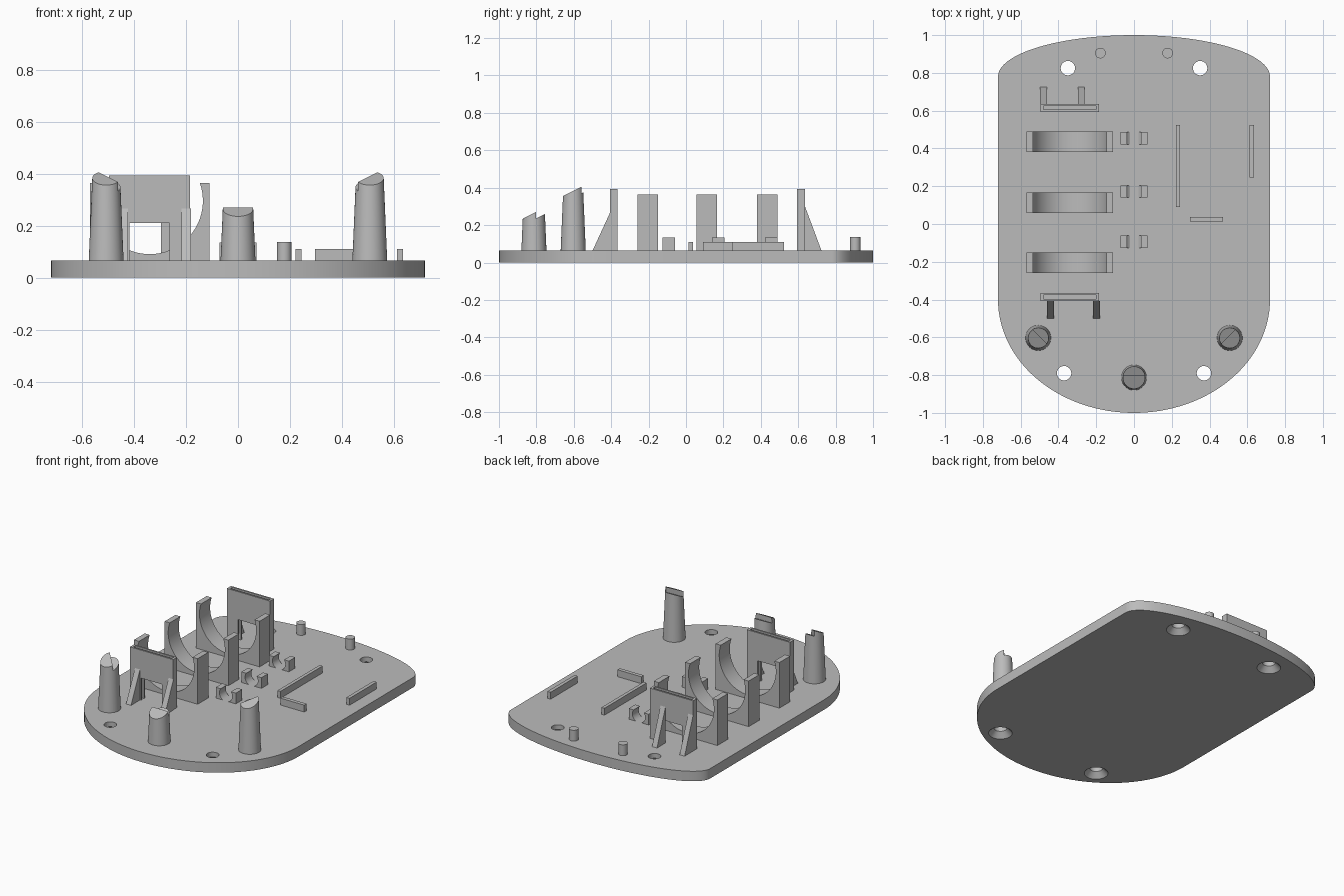
import bpy, bmesh, math
from mathutils import Matrix, Vector

if "Cube" in bpy.data.objects:
    bpy.data.objects.remove(bpy.data.objects["Cube"])

GREY = (0.5, 0.5, 0.5, 1)
mat = bpy.data.materials.new("light grey plastic")
mat.use_nodes = True
mat.diffuse_color = GREY
mat.node_tree.nodes["Principled BSDF"].inputs["Base Color"].default_value = GREY

FLOOR = 0.065  # top of the base plate


def finish(bm, name, smooth=False):
    bmesh.ops.recalc_face_normals(bm, faces=bm.faces[:])
    mesh = bpy.data.meshes.new(name)
    bm.to_mesh(mesh)
    bm.free()
    mesh.materials.append(mat)
    ob = bpy.data.objects.new(name, mesh)
    bpy.context.collection.objects.link(ob)
    if smooth:
        shade(ob)
    return ob


def shade(ob):
    bpy.ops.object.select_all(action='DESELECT')
    ob.select_set(True)
    bpy.context.view_layer.objects.active = ob
    bpy.ops.object.shade_smooth_by_angle(angle=math.radians(30))


def extrude(bm, points, direction):
    """Prism from a polygon of 3D points."""
    face = bm.faces.new([bm.verts.new(p) for p in points])
    ext = bmesh.ops.extrude_face_region(bm, geom=[face])
    verts = [g for g in ext["geom"] if isinstance(g, bmesh.types.BMVert)]
    bmesh.ops.translate(bm, verts=verts, vec=direction)


def box(bm, x0, x1, y0, y1, z0, z1):
    extrude(bm, [(x0, y0, z0), (x1, y0, z0), (x1, y1, z0), (x0, y1, z0)], (0, 0, z1 - z0))


def cone(bm, x, y, z0, z1, r0, r1, seg=48):
    bmesh.ops.create_cone(bm, cap_ends=True, segments=seg, radius1=r0, radius2=r1, depth=z1 - z0,
                          matrix=Matrix.Translation((x, y, (z0 + z1) / 2)))


def arc(cx, cy, rx, ry, a0, a1, n):
    steps = [math.radians(a0 + (a1 - a0) * i / n) for i in range(n + 1)]
    return [(cx + rx * math.cos(a), cy + ry * math.sin(a)) for a in steps]


# Base plate: two half ellipses joined by straight sides
bm = bmesh.new()
outline = arc(0, 0.78, 0.72, 0.22, 0, 180, 64) + arc(0, -0.4, 0.72, 0.6, 180, 360, 64)
extrude(bm, [(x, y, 0) for x, y in outline], (0, 0, FLOOR))
plate = finish(bm, "base_plate")

# Countersunk screw holes
for i, (x, y) in enumerate([(-0.35, 0.825), (0.35, 0.825), (-0.37, -0.79), (0.37, -0.79)]):
    for part, (z0, z1, r0, r1) in enumerate([(-0.1, 0.1, 0.038, 0.038), (-0.01, 0.035, 0.08, 0.037)]):
        bm = bmesh.new()
        cone(bm, x, y, z0, z1, r0, r1)
        cutter = finish(bm, "hole_cutter")
        cutter.hide_render = True
        mod = plate.modifiers.new("hole", 'BOOLEAN')
        mod.operation = 'DIFFERENCE'
        mod.solver = 'EXACT'
        mod.object = cutter
        bpy.context.view_layer.objects.active = plate
        bpy.ops.object.modifier_apply(modifier=mod.name)
        bpy.data.objects.remove(cutter)
shade(plate)


# Tapered pegs with a sloped top that steps down behind a ridge
def peg(name, x, y, h, ridge):
    n = Vector(ridge).normalized()
    bm = bmesh.new()
    for sign, drop in ((1, 0), (-1, 0.035)):
        half = bmesh.new()
        cone(half, x, y, FLOOR, 0.465, 0.067, 0.05)
        cuts = [(Vector((x, y, 0)) + n * 0.01, n * sign),
                (Vector((x, y, h - drop)), Vector((0, -0.5, 1)))]
        for co, no in cuts:
            bmesh.ops.bisect_plane(half, geom=half.verts[:] + half.edges[:] + half.faces[:],
                                   plane_co=co, plane_no=no, clear_outer=True)
            bmesh.ops.holes_fill(half, edges=half.edges[:], sides=0)
        bmesh.ops.recalc_face_normals(half, faces=half.faces[:])
        temp = bpy.data.meshes.new("half")
        half.to_mesh(temp)
        half.free()
        bm.from_mesh(temp)
        bpy.data.meshes.remove(temp)
    finish(bm, name, True)


peg("front_peg", 0, -0.813, 0.265, (0, 1, 0))
peg("left_peg", 0.507, -0.603, 0.383, (-1, 1, 0))
peg("right_peg", -0.507, -0.603, 0.383, (1, 1, 0))

# Round cradles
MID = -0.34
for i, y in enumerate((-0.205, 0.112, 0.435)):
    bm = bmesh.new()
    rim = math.degrees(math.asin((0.363 - 0.295) / 0.205))
    curve = arc(MID, 0.295, 0.205, 0.205, 180 - rim, 360 + rim, 40)
    pts = [(MID + 0.23, 0.363), (MID + 0.23, FLOOR), (MID - 0.23, FLOOR), (MID - 0.23, 0.363)] + curve
    extrude(bm, [(px, y - 0.055, pz) for px, pz in pts], (0, 0.11, 0))
    finish(bm, f"cradle_{i + 1}", True)


# Slotted end panels with a window and two buttresses on the outer side
def panel(name, y, out, ribs, rib_top, reach):
    bm = bmesh.new()
    hw, win, top, lintel = 0.156, 0.077, 0.393, 0.21
    shape = [(-hw, FLOOR), (-hw, top), (hw, top), (hw, FLOOR),
             (win, FLOOR), (win, lintel), (-win, lintel), (-win, FLOOR)]
    for y0 in (y - 0.021, y + 0.010):
        extrude(bm, [(MID + x, y0, z) for x, z in shape], (0, 0.011, 0))
    for x in (-hw, hw - 0.016):
        box(bm, MID + x, MID + x + 0.016, y - 0.010, y + 0.010, FLOOR, top)
    face = y + out * 0.021
    for x in ribs:
        extrude(bm, [(x, face, FLOOR), (x, face, rib_top), (x, face + out * reach, FLOOR)], (0.036, 0, 0))
    finish(bm, name)


panel("front_panel", -0.386, -1, (-0.46, -0.217), 0.265, 0.092)
panel("back_panel", 0.615, 1, (-0.497, -0.297), 0.30, 0.088)

# Small clips: two mirrored jaws around a round channel
for i, y in enumerate((-0.093, 0.172, 0.455)):
    bm = bmesh.new()
    for s in (-1, 1):
        jaw = arc(0, 0.107, 0.0465, 0.0465, -64, 37, 14) + [(0.072, 0.135), (0.072, FLOOR)]
        extrude(bm, [(s * x, y - 0.033, z) for x, z in jaw], (0, 0.066, 0))
    finish(bm, f"clip_{i + 1}", True)

# Low rails
rails = {"long_rail": (0.222, 0.244, 0.09, 0.525),
         "side_rail": (0.612, 0.635, 0.245, 0.525),
         "cross_rail": (0.297, 0.47, 0.013, 0.038)}
for name, (x0, x1, y0, y1) in rails.items():
    bm = bmesh.new()
    box(bm, x0, x1, y0, y1, FLOOR, 0.11)
    finish(bm, name)

# Locating pins at the back
for name, s in (("left_pin", 1), ("right_pin", -1)):
    bm = bmesh.new()
    cone(bm, s * 0.178, 0.905, FLOOR, 0.136, 0.028, 0.028, 32)
    finish(bm, name, True)
